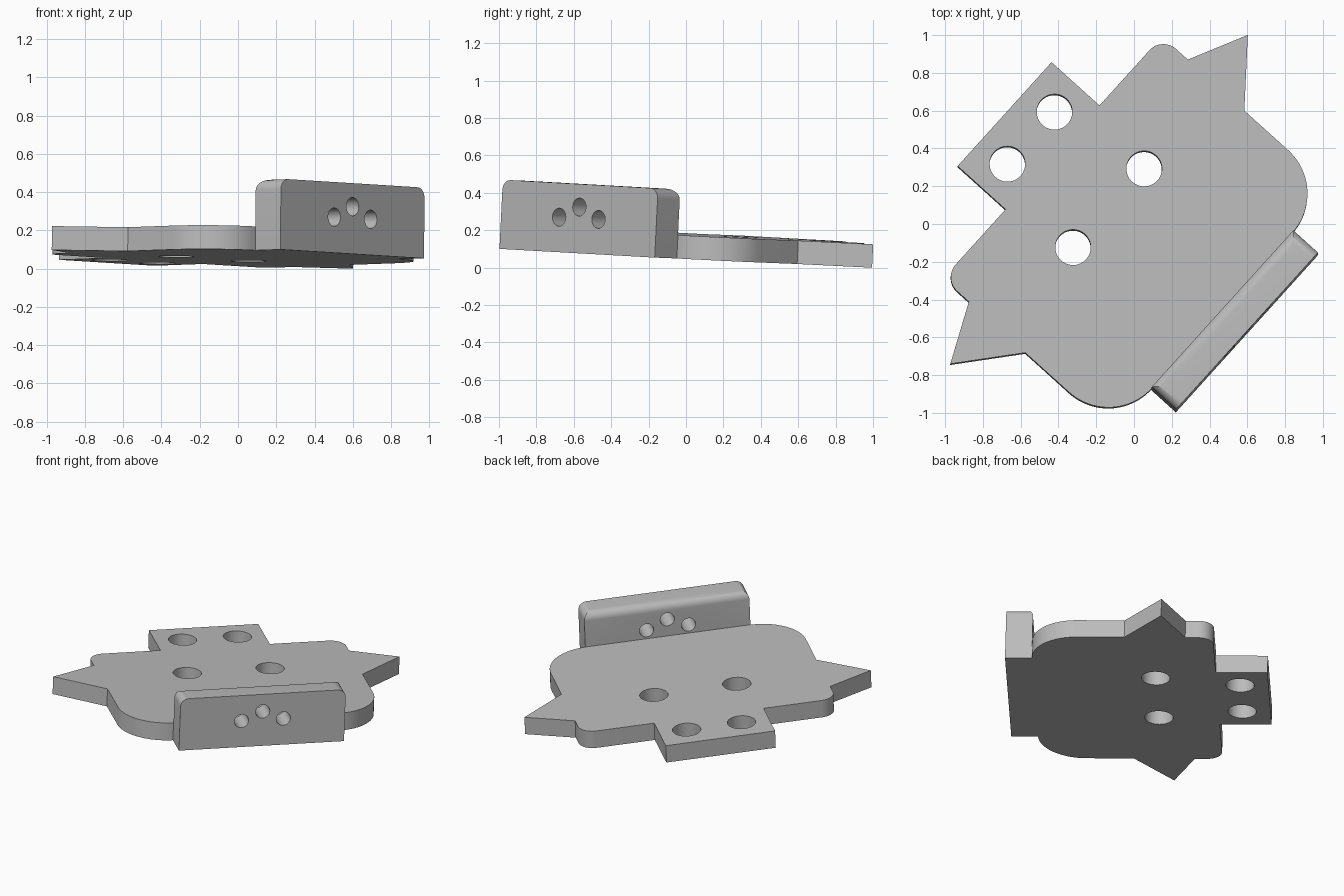
import bpy, bmesh
from math import pi, cos, sin, radians
from mathutils import Matrix, Vector

cube = bpy.data.objects.get("Cube")
if cube:
    bpy.data.objects.remove(cube)

THICK = 0.125
WALL_H = 0.37
WALL_IN, WALL_OUT = -0.65, -0.827
WALL_HALF = 0.56

# Placement: turned about z, then leaned slightly
lean = Vector((0, 0, 1)).rotation_difference(Vector((0.008, 0.049, 1))).to_matrix().to_4x4()
PLACE = (Matrix.Translation((0, -0.01, 0.054)) @ lean
         @ Matrix.Rotation(radians(47.9), 4, 'Z') @ Matrix.Translation((-0.025, 0, 0)))

grey = bpy.data.materials.new("grey")
grey.use_nodes = True
grey.diffuse_color = (0.5, 0.5, 0.5, 1)
grey.node_tree.nodes["Principled BSDF"].inputs["Base Color"].default_value = (0.5, 0.5, 0.5, 1)


def add_object(name, bm):
    bmesh.ops.recalc_face_normals(bm, faces=bm.faces)
    mesh = bpy.data.meshes.new(name)
    bm.to_mesh(mesh)
    bm.free()
    mesh.materials.append(grey)
    obj = bpy.data.objects.new(name, mesh)
    bpy.context.collection.objects.link(obj)
    return obj


def arc(cx, cy, r, start, end, steps):
    angles = [radians(start + (end - start) * i / steps) for i in range(steps + 1)]
    return [(cx + r * cos(a), cy + r * sin(a)) for a in angles]


def drill(obj, holes, radius, length, turn):
    """Cut round through holes, then shade and place the part."""
    bm = bmesh.new()
    for h in holes:
        bmesh.ops.create_cone(bm, cap_ends=True, segments=48, radius1=radius, radius2=radius,
                              depth=length, matrix=Matrix.Translation(h) @ turn)
    cutter = add_object("hole_cutter", bm)
    cutter.hide_render = True
    mod = obj.modifiers.new("holes", 'BOOLEAN')
    mod.operation = 'DIFFERENCE'
    mod.solver = 'EXACT'
    mod.object = cutter
    bpy.ops.object.select_all(action='DESELECT')
    bpy.context.view_layer.objects.active = obj
    obj.select_set(True)
    bpy.ops.object.modifier_apply(modifier=mod.name)
    bpy.data.objects.remove(cutter)
    bpy.ops.object.shade_smooth_by_angle(angle=radians(30))
    obj.matrix_world = PLACE


# Base plate: half outline mirrored, with shoulder, spike, small corner and tab
half = arc(0.555, -0.34, 0.31, -90, 0, 20)
half += [(0.865, -0.027), (1.175, 0.228), (0.865, 0.376)]
half += arc(0.765, 0.46, 0.10, 0, 90, 12)
half += [(0.371, 0.56), (0.371, 0.902)]
outline = half + [(-x, y) for x, y in reversed(half)]

bm = bmesh.new()
face = bm.faces.new([bm.verts.new((x, y, 0)) for x, y in outline])
new = bmesh.ops.extrude_face_region(bm, geom=[face])["geom"]
bmesh.ops.translate(bm, vec=(0, 0, THICK), verts=[v for v in new if isinstance(v, bmesh.types.BMVert)])
plate = add_object("base_plate", bm)
plate_holes = [(side * x, y, THICK / 2) for side in (-1, 1) for x, y in ((0.281, 0.16), (0.186, 0.714))]
drill(plate, plate_holes, 0.094, 0.4, Matrix.Identity(4))

# Upright wall: rounded ends and rounded inner top edge
bm = bmesh.new()
size = Matrix.Diagonal((2 * WALL_HALF, WALL_IN - WALL_OUT, WALL_H, 1))
bmesh.ops.create_cube(bm, size=1, matrix=Matrix.Translation((0, (WALL_IN + WALL_OUT) / 2, WALL_H / 2)) @ size)
mid = (WALL_IN + WALL_OUT) / 2
top_edges = [e for e in bm.edges if all(v.co.z > WALL_H / 2 for v in e.verts)
             and any(v.co.y > mid for v in e.verts)]
bmesh.ops.bevel(bm, geom=top_edges, offset=0.055, segments=8, profile=0.5, affect='EDGES')
wall = add_object("upright_wall", bm)
wall_holes = [(x, mid, z) for x, z in ((-0.142, 0.187), (0, 0.247), (0.142, 0.187))]
drill(wall, wall_holes, 0.048, 0.4, Matrix.Rotation(pi / 2, 4, 'X'))
